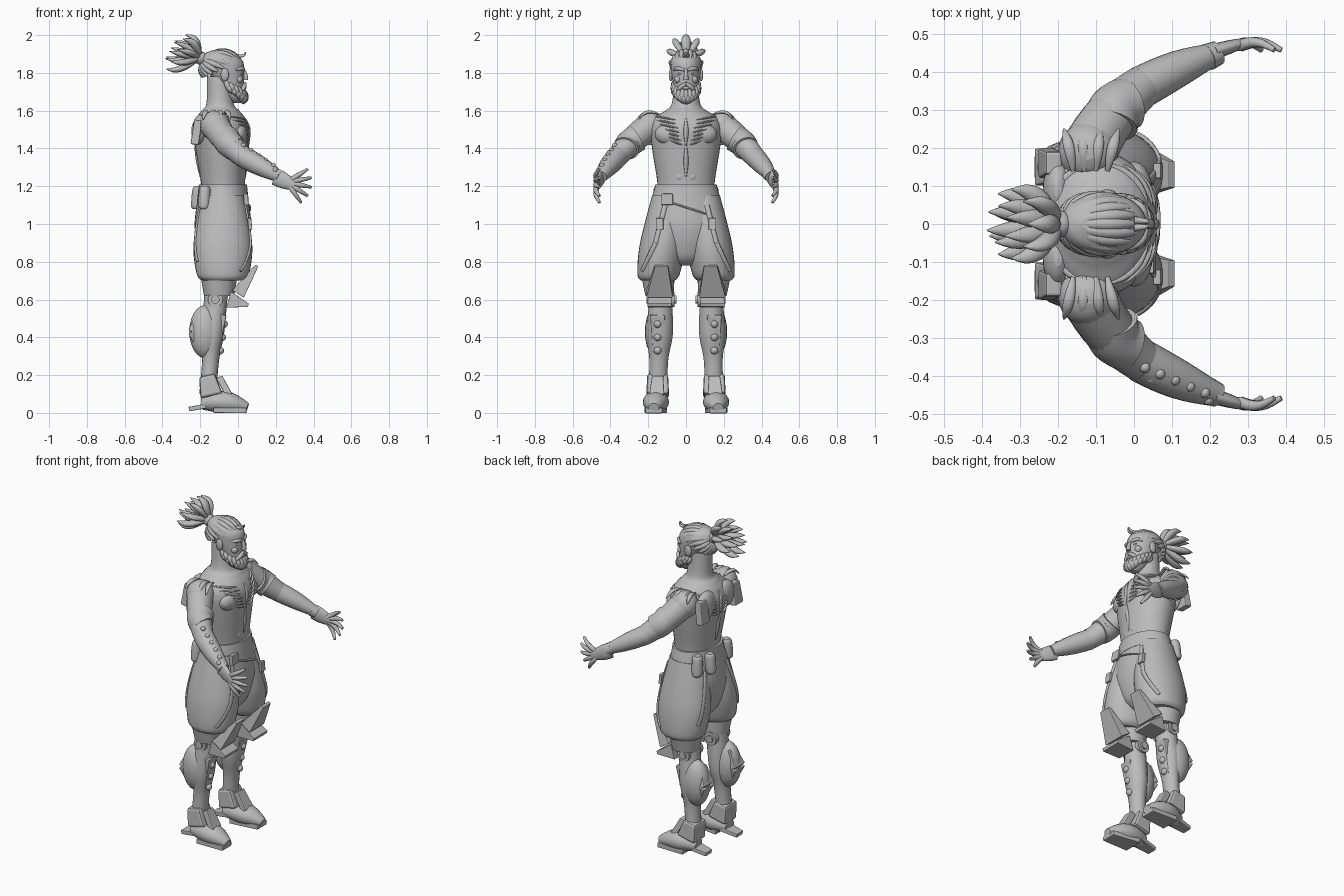
import bpy, bmesh
from math import sin, cos, pi, tau, radians
from mathutils import Vector
from mathutils.bvhtree import BVHTree

if "Cube" in bpy.data.objects:
    bpy.data.objects.remove(bpy.data.objects["Cube"])

grey = bpy.data.materials.new("clay_grey")
grey.use_nodes = True
shade = (0.5, 0.5, 0.5, 1)
grey.diffuse_color = shade
grey.node_tree.nodes["Principled BSDF"].inputs["Base Color"].default_value = shade


def point(x, y, z):
    return Vector((x, y, z))


def finish(name, mesh, mirror, smooth=True):
    bmesh.ops.recalc_face_normals(mesh, faces=mesh.faces)
    for face in mesh.faces:
        face.smooth = smooth and len(face.verts) == 4
    data = bpy.data.meshes.new(name)
    mesh.to_mesh(data)
    mesh.free()
    data.materials.append(grey)
    part = bpy.data.objects.new(name, data)
    bpy.context.collection.objects.link(part)
    if mirror:
        twin = part.modifiers.new("mirror", "MIRROR")
        twin.use_axis = (False, True, False)
        twin.use_mirror_merge = False
    return part


def skin(mesh, rings):
    rows = [[mesh.verts.new(co) for co in ring] for ring in rings]
    for low, high in zip(rows, rows[1:]):
        for i in range(len(low)):
            mesh.faces.new((low[i - 1], low[i], high[i], high[i - 1]))
    mesh.faces.new(rows[0])
    mesh.faces.new(rows[-1])


def loft(name, rows, low, high, mirror=False, sides=32, steps=6):
    """Level ellipses (height, half depth, half width), centred on a line from low to high."""
    ends = [rows[0]] + rows + [rows[-1]]
    smooth_rows = []
    for before, a, b, after in zip(ends, ends[1:], ends[2:], ends[3:]):
        for step in range(steps + 1):
            t = step / steps
            smooth_rows.append([q + t * (r - p + t * (2 * p - 5 * q + 4 * r - s + t * (3 * q - p - 3 * r + s))) / 2
                                for p, q, r, s in zip(before, a, b, after)])
    rings = []
    for z, deep, wide in smooth_rows:
        t = (z - rows[0][0]) / (rows[-1][0] - rows[0][0])
        x, y = Vector(low).lerp(Vector(high), t)
        rings.append([point(x + deep * cos(tau * i / sides), y + wide * sin(tau * i / sides), z)
                      for i in range(sides)])
    mesh = bmesh.new()
    skin(mesh, rings)
    bmesh.ops.remove_doubles(mesh, verts=mesh.verts, dist=0.0001)
    return finish(name, mesh, mirror)


def taper(start, end, thick, thin, swell=0, bend=(0, 0, 0), flat=1, steps=8):
    """Path of (centre, radius, second radius) that can swell and bend halfway."""
    path = []
    for step in range(steps + 1):
        t = step / steps
        radius = thick + (thin - thick) * t + swell * sin(pi * t)
        path.append((start.lerp(end, t) + Vector(bend) * sin(pi * t), radius, radius * flat))
    return path


def tubes(name, paths, mirror=False, sides=10):
    mesh = bmesh.new()
    for path in paths:
        centres = [stop[0] for stop in path]
        side, rings = None, []
        for i, (centre, wide, deep) in enumerate(path):
            along = (centres[min(i + 1, len(path) - 1)] - centres[max(i - 1, 0)]).normalized()
            if side is None:
                side = along.cross(point(0, 0, 1) if abs(along.z) < 0.9 else point(1, 0, 0))
            side = (side - along * side.dot(along)).normalized()
            above = side.cross(along)
            rings.append([centre + side * wide * cos(tau * k / sides) + above * deep * sin(tau * k / sides)
                          for k in range(sides)])
        skin(mesh, rings)
    return finish(name, mesh, mirror)


def balls(name, centres, size, mirror=False):
    mesh = bmesh.new()
    for centre in centres:
        made = bmesh.ops.create_uvsphere(mesh, u_segments=20, v_segments=12, radius=1)
        for vert in made["verts"]:
            vert.co = centre + vert.co * Vector(size)
    return finish(name, mesh, mirror)


def slab(name, start, end, wide, tip, thick, edge=1, mirror=True):
    """Bevelled armour plate from start to end; tip and edge set the far half width and thinning."""
    mesh = bmesh.new()
    across = point(0, 1, 0)
    normal = (end - start).cross(across).normalized() * thick
    rings = []
    for centre, half, thin in ((start, wide, 1), (end, tip, edge)):
        rings.append([centre + across * half * a + normal * b * thin for a, b in ((-1, -1), (1, -1), (1, 1), (-1, 1))])
    skin(mesh, rings)
    part = finish(name, mesh, mirror, smooth=False)
    bevel = part.modifiers.new("bevel", "BEVEL")
    bevel.width, bevel.segments = thick * edge / 3, 2


def ridges(name, body, strokes, facing, radius, mirror=True, ends=0.3):
    """Raised strokes from one (y, z) to another, pressed onto the front or back of a body."""
    tree = BVHTree.FromPolygons([vert.co for vert in body.data.vertices],
                                [face.vertices for face in body.data.polygons])
    paths = []
    for start, end in strokes:
        path = []
        for centre, wide, deep in taper(point(facing, *start), point(facing, *end), radius * ends, radius * ends,
                                        radius * (1 - ends)):
            hit = tree.ray_cast(centre, point(-facing, 0, 0))[0]
            if hit:
                path.append((hit, wide, deep / 2))
        if len(path) > 2:
            paths.append(path)
    tubes(name, paths, mirror, sides=8)


# Landmarks on the left side of the body
shoulder, elbow, wrist = point(-.12, .19, 1.52), point(.02, .36, 1.36), point(.22, .45, 1.25)
palm, knee, shin = point(.26, .47, 1.22), point(-.12, .13, .6), point(-.1, .15, .4)
up, out, ahead = point(0, 0, 1), point(0, 1, 0), point(1, 0, 0)

# Torso and neck
torso = loft("torso", [(1.1, .12, .16), (1.2, .115, .15), (1.4, .14, .18), (1.5, .15, .19), (1.56, .13, .17), (1.6, .1, .11),
                       (1.64, .072, .075), (1.78, .065, .06)], (-.075, 0), (-.1, 0))
balls("chest_muscles", [point(0, .08, 1.475)], (.05, .085, .06), True)
balls("belly_muscles", [point(.015, .03, 1.25 + .06 * k) for k in range(3)], (.025, .03, .03), True)
balls("shoulder_blades", [point(-.2, .09, 1.5)], (.04, .08, .08), True)
tubes("neck_muscles", [taper(point(-.12, .05, 1.74), point(-.04, .01, 1.58), .01, .01, .008)], True)

# Carved feathers on chest and back
feathers = []
for k in range(7):
    height = 1.42 + .022 * k
    feathers.append(((.02 + .006 * k, height), (.08 + .015 * k, height + .02)))
ridges("chest_feathers", torso, feathers, 1, .011)
ridges("back_feathers", torso, feathers, -1, .011)
centre_line = [((0, 1.56), (0, 1.42)), ((0, 1.42), (0, 1.25))]
ridges("chest_emblem", torso, centre_line, 1, .013, False)
ridges("spine_carving", torso, centre_line, -1, .015, False)
slab("back_harness", point(-.23, .16, 1.42), point(-.21, .16, 1.55), .04, .03, .022)

# Head and face
loft("head", [(1.64, .02, .02), (1.67, .045, .05), (1.74, .072, .066), (1.8, .095, .077), (1.86, .11, .08), (1.9, .08, .06),
              (1.92, .03, .02)], (-.005, 0), (-.105, 0))
tubes("nose", [taper(point(.026, 0, 1.82), point(.041, 0, 1.762), .008, .014, bend=(.006, 0, 0))])
tubes("brows", [taper(point(.03, .01, 1.815), point(-.01, .065, 1.815), .008, .005, .004, (.01, .005, .008))], True)
balls("eyes", [point(.018, .03, 1.795)], (.01, .014, .007), True)
balls("cheeks", [point(.005, .042, 1.765)], (.02, .02, .02), True)
balls("ears", [point(-.07, .08, 1.79)], (.022, .011, .034), True)
tubes("moustache", [taper(point(.036, 0, 1.745), point(.01, .05, 1.7), .008, .004, .006, (.008, .005, 0))], True)
balls("lower_lip", [point(.034, 0, 1.72)], (.01, .02, .008))
beard = []
for row in range(2):
    for k in range(-6, 7):
        angle = radians(17 * k + 8 * row)
        front, beside = cos(angle), sin(angle)
        top = point(-.05 + .08 * front, .065 * beside, 1.75 - .04 * front - .02 * row)
        chin = point(-.02 + .045 * front, .045 * beside, 1.69 - .055 * max(front, 0))
        beard.append(taper(top, chin, .008, .004, .01, (.012 * front, .01 * beside, 0)))
tubes("beard", beard, sides=8)

# Hair swept back to a knot, with a loose tail
crown, knot = point(-.08, 0, 1.81), point(-.2, 0, 1.88)
axis, lift = point(-.9, 0, .5), point(.5, 0, .9)
swept = []
for k in range(22):
    angle = tau * k / 22
    spread = lift * cos(angle) + out * sin(angle)
    path = []
    for step in range(9):
        turn = radians(83 + 35 * cos(angle)) * (1 - step / 9)
        radius = .006 + .012 * sin(pi * step / 9)
        path.append((crown + (axis * cos(turn) + spread * sin(turn)) * Vector((.11, .08, .1)), radius, radius))
    swept.append(path)
tubes("swept_hair", swept, sides=8)
tubes("forelock", [taper(point(0, y, 1.89), point(.04, y / 2, 1.91), .01, .003, bend=(.01, 0, -.008)) for y in (-.01, .01)])
tubes("hair_knot", [taper(knot - axis * .03, knot + axis * .02, .026, .026, .01)], sides=16)
tail = []
for count, cone in ((9, radians(40)), (6, radians(20))):
    for k in range(count):
        angle = tau * k / count + cone
        fan = (lift * cos(angle) * .85 + out * sin(angle) * .75) * sin(cone)
        tip = knot + (axis * cos(cone) + fan) * .19 - up * .045
        tail.append(taper(knot, tip, .012, .002, .018, fan * .06, .7))
tubes("hair_tail", tail, sides=8)

# Arms and hands
tubes("upper_arms", [taper(shoulder, elbow, .075, .056, .003, (-.01, .01, 0))], True, 20)
tubes("forearms", [taper(elbow, wrist, .056, .027, .006, (0, .005, 0))], True, 20)
balls("shoulders", [shoulder], (.08, .08, .08), True)
balls("elbows", [elbow], (.056, .056, .056), True)
tubes("palms", [taper(wrist - ahead * .02, palm + point(.04, .01, -.02), .02, .01, .003, flat=2.3)], True, 14)
fingers = []
for k in range(5):
    angle = radians(33 - 22 * k)
    reach = point(cos(angle), -.1, sin(angle))
    fingers.append(taper(palm + reach * .02, palm + reach * .13, .015, .007, .002, out * .015))
tubes("fingers", fingers, True, 8)
tubes("upper_arm_guards", [taper(shoulder.lerp(elbow, .4), shoulder.lerp(elbow, .75), .074, .07, 0, (-.01, .01, 0))], True, 20)
tubes("wrist_bands", [taper(elbow.lerp(wrist, .87), wrist, .036, .032)], True, 16)
flip = point(1, -1, 1)
right_elbow, right_wrist = elbow * flip, wrist * flip
tubes("right_bracer", [taper(right_elbow, right_wrist, .058, .031, .007, (0, -.005, 0))], sides=20)
studs = []
for step in range(5):
    for angle in (.3, 1.2, 2.2):
        around = (point(.4, -.8, 0) * cos(angle) + up * sin(angle)) * (.06 - .005 * step)
        studs.append(right_elbow.lerp(right_wrist, step / 5) + around)
balls("right_bracer_studs", studs, (.014, .014, .014))
tubes("shoulder_feathers", [taper(shoulder + point(x, -.05, .06), shoulder + point(x * 1.6, .06, .035), .006, .003, .01,
                                  (0, .01, .025), .6) for x in (-.04, -.01, .02, .05)], True)

# Baggy trousers and belt
hips = loft("trouser_seat", [(.78, .07, .05), (.84, .12, .13), (1, .15, .2), (1.2, .12, .16)], (-.08, 0), (-.08, 0))
legs = loft("trouser_legs", [(.7, .11, .09), (.74, .14, .113), (.9, .155, .12), (1.15, .11, .09)], (-.08, .15), (-.08, .09), True)
loft("trouser_cuffs", [(.62, .08, .075), (.74, .1, .09)], (-.1, .14), (-.1, .15), True)
loft("belt", [(1.12, .137, .185), (1.21, .127, .162)], (-.08, 0), (-.08, 0))
ridges("belt_flap_edge", hips, [((-.1, 1.12), (.15, 1.04))], 1, .01, False, 1)
ridges("front_straps", legs, [((.11, 1.1), (.16, .9)), ((.16, .9), (.23, .75))], 1, .014, True, 1)
ridges("back_straps", legs, [((.1, 1.1), (.19, .8))], -1, .014, True, 1)
slab("strap_buckles", point(.066, .14, .97), point(.06, .14, 1.03), .02, .02, .01)
slab("belt_buckle", point(.045, -.1, 1.1), point(.04, -.1, 1.16), .03, .03, .012, mirror=False)
pouch = [(1.08, .02, .022), (1.1, .03, .03), (1.18, .03, .03), (1.2, .02, .022)]
loft("hip_pouches", pouch, (-.18, .15), (-.175, .14), True, 16)
loft("back_pouch", pouch, (-.22, .07), (-.21, .07), False, 16)

# Armoured lower legs
loft("shins", [(.1, .045, .05), (.28, .045, .05), (.42, .06, .07), (.6, .062, .06), (.7, .07, .06)], (-.16, .15), (-.11, .13),
     True, 16)
balls("calves", [point(-.175, .15, .43)], (.083, .068, .14), True)
slab("thigh_plates", point(0, .14, .63), point(.1, .13, .78), .07, .035, .036, .25)
slab("knee_plates", point(-.05, .14, .6), point(.055, .14, .57), .06, .065, .045, .2)
slab("shin_plates", shin - up * .12 - ahead * .03, shin + up * .12 + ahead * .02, .025, .04, .02)
slab("lower_calf_plates", point(-.2, .15, .34), point(-.245, .15, .43), .03, .05, .02)
slab("upper_calf_plates", point(-.245, .15, .43), point(-.2, .14, .53), .05, .03, .02)
balls("shin_studs", [shin + (up * .07 + ahead * .01) * k + ahead * .016 for k in (1, 0, -1)], (.02, .02, .02), True)
tubes("knee_discs", [taper(knee - out * .07, knee + out * .07, .04, .04)], True, 16)
tubes("knee_hubs", [taper(knee - out * .08, knee + out * .08, .022, .022)], True, 16)

# Boots
tubes("boots", [taper(point(-.19, .15, .05), point(.05, .17, .028), .04, .028, .035, (0, 0, .018), .85)], True, 20)
slab("boot_soles", point(-.13, .16, .014), point(.045, .17, .012), .06, .045, .014)
slab("heel_spurs", point(-.26, .15, .02), point(-.15, .15, .04), .03, .045, .012)
slab("ankle_guards", point(-.14, .15, .09), point(-.165, .15, .2), .06, .055, .06, .7)
slab("instep_plates", point(-.045, .155, .09), point(-.1, .15, .19), .04, .03, .018)
